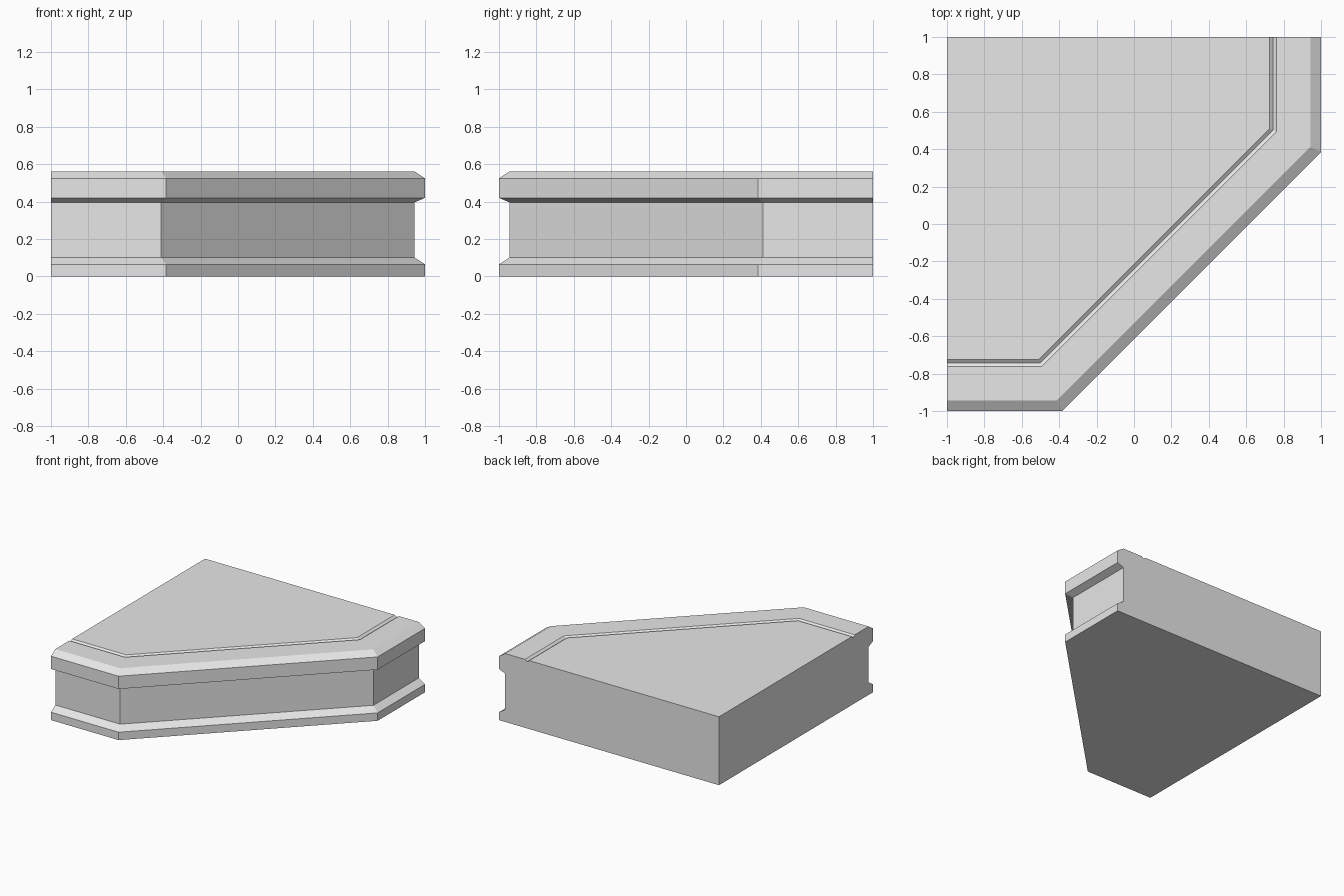
import bpy
import bmesh

cube = bpy.data.objects.get("Cube")
if cube:
    bpy.data.objects.remove(cube, do_unlink=True)

stone = bpy.data.materials.new("light_grey")
stone.use_nodes = True
stone.diffuse_color = (0.8, 0.8, 0.8, 1)
stone.node_tree.nodes["Principled BSDF"].inputs["Base Color"].default_value = (0.8, 0.8, 0.8, 1)

TOP = 0.562
CHAMFER = 0.385   # where the slanted edge meets the straight edges

# Moulding profile: (inset from the outline, height), from the floor to the top panel
PROFILE = [
    (0, 0), (0, 0.065), (0.057, 0.102),          # base moulding
    (0.057, 0.396), (0, 0.42), (0, 0.525),       # recessed wall and cap lip
    (0.057, TOP), (0.237, TOP),                  # cap bevel and border
    (0.256, TOP - 0.014), (0.275, TOP),          # groove round the panel
]


def ring(bm, inset, z):
    """Open path along the three moulded sides at one inset and height."""
    corner = CHAMFER + inset * 0.457
    edge = 1 - inset
    path = [(-1, -edge), (-corner, -edge), (edge, corner), (edge, 1)]
    return [bm.verts.new((x, y, z)) for x, y in path]


bm = bmesh.new()
rings = [ring(bm, d, z) for d, z in PROFILE]
back_low = bm.verts.new((-1, 1, 0))
back_high = bm.verts.new((-1, 1, TOP))

# Moulded sides
for low, high in zip(rings, rings[1:]):
    for i in range(len(low) - 1):
        bm.faces.new((low[i], low[i + 1], high[i + 1], high[i]))

# Underside, top panel and the two plain cut ends
bm.faces.new(rings[0] + [back_low])
bm.faces.new(rings[-1] + [back_high])
for end in (0, -1):
    bm.faces.new([r[end] for r in rings] + [back_high, back_low])

bmesh.ops.recalc_face_normals(bm, faces=bm.faces)
mesh = bpy.data.meshes.new("corner_platform")
bm.to_mesh(mesh)
bm.free()
mesh.materials.append(stone)
platform = bpy.data.objects.new("corner_platform", mesh)
bpy.context.collection.objects.link(platform)
